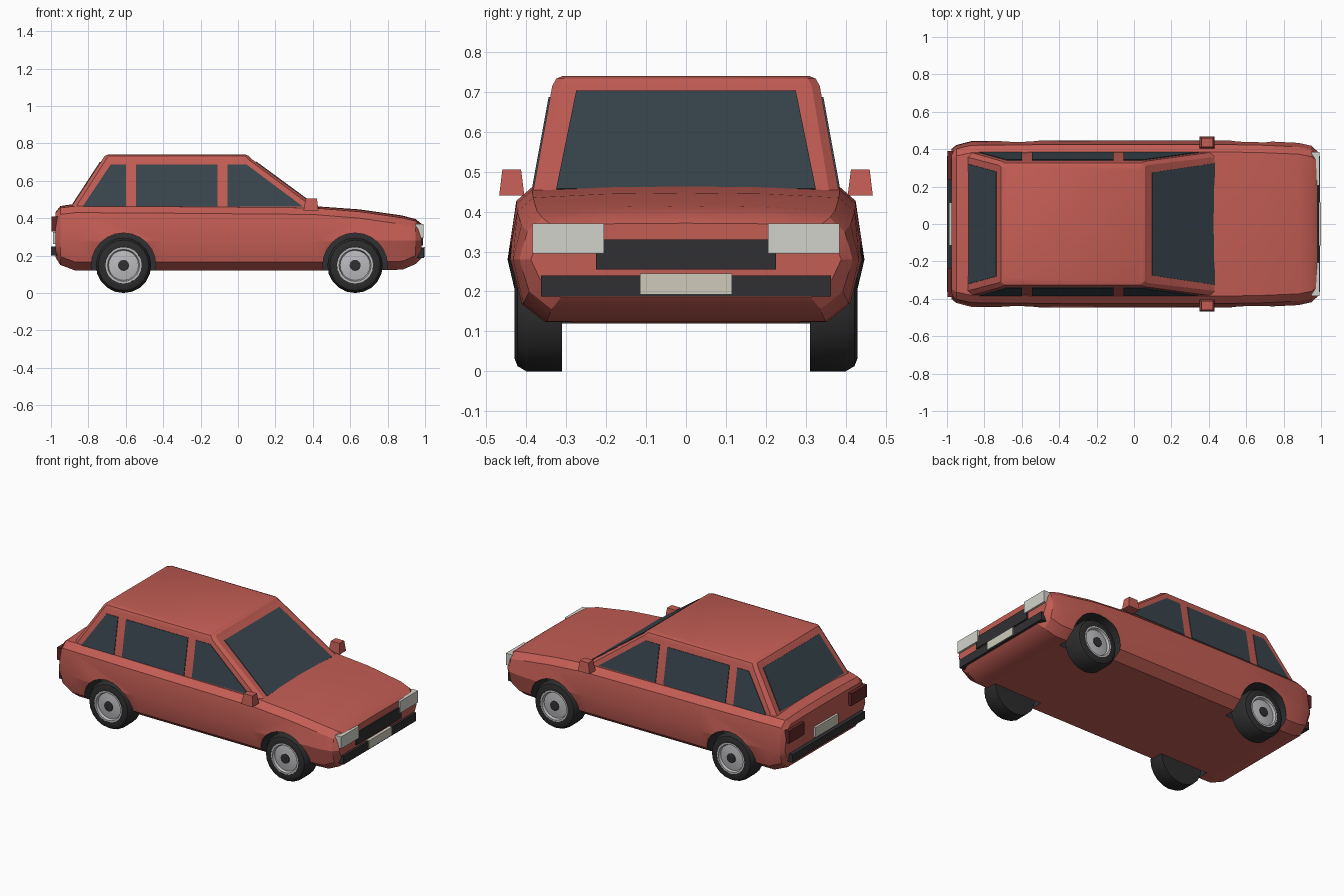
import bpy, bmesh
from math import sin, cos, pi, radians
from mathutils import Vector

if "Cube" in bpy.data.objects:
    bpy.data.objects.remove(bpy.data.objects["Cube"])


def material(name, rgb):
    m = bpy.data.materials.new(name)
    m.diffuse_color = (*rgb, 1)
    m.use_nodes = True
    m.node_tree.nodes["Principled BSDF"].inputs["Base Color"].default_value = m.diffuse_color
    return m


RED = material("red_paint", (0.55, 0.11, 0.09))
GLASS = material("glass", (0.04, 0.06, 0.075))
DARK = material("dark_trim", (0.03, 0.03, 0.033))
RUBBER = material("rubber", (0.025, 0.025, 0.025))
METAL = material("rim_metal", (0.5, 0.5, 0.52))
LAMP = material("lamp", (0.65, 0.65, 0.6))
PLATE = material("plate", (0.62, 0.6, 0.5))
TAIL = material("tail_lamp", (0.13, 0.02, 0.02))


def build(name, verts, faces, mats, smooth=None):
    me = bpy.data.meshes.new(name)
    me.from_pydata(verts, [], faces)
    bm = bmesh.new()
    bm.from_mesh(me)
    bmesh.ops.recalc_face_normals(bm, faces=bm.faces)
    bm.to_mesh(me)
    bm.free()
    ob = bpy.data.objects.new(name, me)
    bpy.context.collection.objects.link(ob)
    for m in mats:
        me.materials.append(m)
    if smooth:
        smooth_by(ob, smooth)
    return ob


def select(ob):
    bpy.ops.object.select_all(action='DESELECT')
    ob.select_set(True)
    bpy.context.view_layer.objects.active = ob


def smooth_by(ob, deg):
    select(ob)
    bpy.ops.object.shade_smooth_by_angle(angle=radians(deg))


def loft(name, rings, mats, smooth=None):
    """Skin a list of equal-length closed rings and cap both ends."""
    n = len(rings[0])
    verts = [p for r in rings for p in r]
    faces = [(i * n + j, i * n + (j + 1) % n, (i + 1) * n + (j + 1) % n, (i + 1) * n + j)
             for i in range(len(rings) - 1) for j in range(n)]
    faces += [tuple(range(n)), tuple(range(len(verts) - n, len(verts)))]
    return build(name, verts, faces, mats, smooth)


def box(name, x, y, z, mat):
    return loft(name, [[(a, y[0], z[0]), (a, y[1], z[0]), (a, y[1], z[1]), (a, y[0], z[1])] for a in x], [mat])


def panel(name, pts, mat, t=0.004):
    """Thin pane laid on a surface."""
    p = [Vector(q) for q in pts]
    n = (p[1] - p[0]).cross(p[2] - p[0]).normalized() * t
    return loft(name, [[q - n for q in p], [q + n for q in p]], [mat])


def lathe(name, profile, cx, cz, side, mats, seg=20, smooth=None):
    """Turn a (y, radius) profile about a wheel axle."""
    return loft(name, [[(cx + r * cos(2 * pi * k / seg), side * y, cz + r * sin(2 * pi * k / seg))
                        for k in range(seg)] for y, r in profile], mats, smooth)


# Lower body: x, bottom, shoulder top, crown, width scale
rings = []
for x, zb, zt, crown, w in [(-.975, .19, .43, .003, .90), (-.95, .15, .455, .01, .945),
                            (-.87, .12, .465, .012, .99), (-.4, .12, .462, .01, 1),
                            (.4, .12, .455, .01, 1), (.65, .12, .435, .012, .995),
                            (.88, .125, .402, .012, .97), (.95, .155, .385, .01, .935),
                            (.98, .185, .365, .006, .87)]:
    half = [(.36, zb), (.42, zb + .045), (.447, .28), (.425, zt - .035), (.385, zt), (.2, zt + crown * .8)]
    rings.append([(x, y * w, z) for y, z in half] + [(x, 0, zt + crown)]
                 + [(x, -y * w, z) for y, z in reversed(half)])
body = loft("body", rings, [RED, DARK])

# Wheel arches cut out of the body, wheels put in
for end, cx in (("rear", -.612), ("front", .626)):
    for side, s in (("left", 1), ("right", -1)):
        cut = lathe("arch_cutter", [(.285, .173), (.6, .173)], cx, .148, s, [RED, DARK], 24)
        for f in cut.data.polygons:
            f.material_index = 1
        cut.hide_render = True
        mod = body.modifiers.new("arch", 'BOOLEAN')
        mod.object, mod.operation, mod.solver = cut, 'DIFFERENCE', 'EXACT'
        select(body)
        bpy.ops.object.modifier_apply(modifier=mod.name)
        bpy.data.objects.remove(cut)
        tag = end + "_" + side
        lathe(tag + "_tyre", [(.31, .1), (.31, .148), (.40, .148), (.422, .135), (.43, .115), (.428, .097),
                              (.405, .095)], cx, .148, s, [RUBBER], 20, 35)
        lathe(tag + "_rim", [(.40, .097), (.427, .097), (.427, .086), (.412, .08), (.42, .03)],
              cx, .148, s, [METAL], 20, 30)
        lathe(tag + "_hub", [(.41, .03), (.425, .03), (.428, .022)], cx, .148, s, [DARK], 12)
smooth_by(body, 25)

# Cabin: chamfered rectangles from belt line to roof
rings = []
for z, x0, x1, y, c in [(.43, -.911, .464, .387, .025), (.715, -.725, .075, .335, .02),
                        (.733, -.712, .058, .325, .02), (.74, -.695, .04, .308, .02)]:
    rings.append([(x0 + c, -y, z), (x1 - c, -y, z), (x1, -y + c, z), (x1, y - c, z),
                  (x1 - c, y, z), (x0 + c, y, z), (x0, y - c, z), (x0, -y + c, z)])
loft("cabin", rings, [RED], 25)


def side_y(z):
    return .387 - (z - .43) * .052 / .285


def front_x(z):
    return .464 - (z - .43) * .389 / .285


def rear_x(z):
    return -.911 + (z - .43) * .186 / .285


# Windscreen and rear window
for name, fx, lo, hi, yl, yh in (("windscreen", front_x, .455, .70, .325, .275),
                                 ("rear_window", rear_x, .475, .70, .32, .28)):
    panel(name, [(fx(lo), -yl, lo), (fx(lo), yl, lo), (fx(hi), yh, hi), (fx(hi), -yh, hi)], GLASS)

# Side windows: bottom x pair, top x pair; plus door mirrors
lo, hi = .463, .687
for side, s in (("left", 1), ("right", -1)):
    for name, b0, b1, t0, t1 in (("quarter", -.83, -.60, -.68, -.60),
                                 ("middle", -.545, -.11, -.545, -.11),
                                 ("front", -.055, .345, -.055, .045)):
        panel(f"{name}_{side}_window", [(b0, s * side_y(lo), lo), (b1, s * side_y(lo), lo),
                                        (t1, s * side_y(hi), hi), (t0, s * side_y(hi), hi)], GLASS)
    loft(side + "_mirror", [[(a, s * b, z) for a, b in ((x0, y0), (x1, y0), (x1, y1), (x0, y1))]
                            for z, x0, x1, y0, y1 in ((.44, .35, .43, .405, .468), (.505, .362, .422, .413, .46))],
         [RED])
    # Lamps
    box(side + "_headlight", (.95, .993), sorted((s * .205, s * .385)), (.295, .37), LAMP)
    box(side + "_tail_lamp", (-.996, -.95), sorted((s * .235, s * .39)), (.33, .408), TAIL)

# Grille, bumpers and plates
box("grille", (.95, .988), (-.225, .225), (.255, .33), DARK)
box("front_bumper", (.93, .995), (-.363, .363), (.187, .24), DARK)
box("front_plate", (.97, 1.0), (-.115, .115), (.193, .245), PLATE)
box("rear_bumper", (-1.0, -.93), (-.363, .363), (.2, .25), DARK)
box("rear_plate", (-.99, -.95), (-.115, .115), (.262, .325), PLATE)
